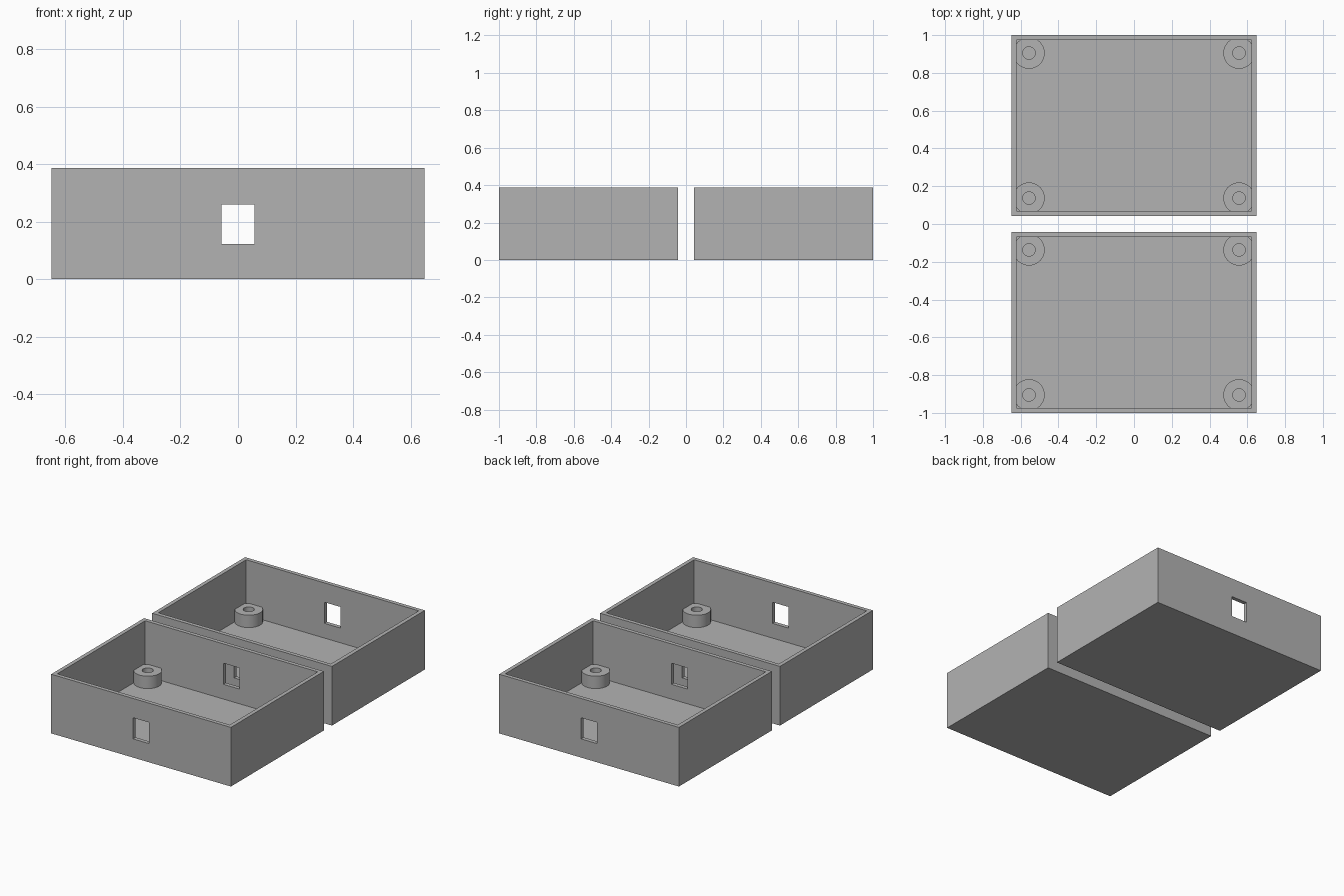
import bpy
import bmesh
from mathutils import Matrix, Vector

if "Cube" in bpy.data.objects:
    bpy.data.objects.remove(bpy.data.objects["Cube"])

# Main sizes
HALF_X, HEIGHT, WALL = 0.649, 0.386, 0.026
Y_NEAR, Y_FAR = 0.042, 1.0
POST_X, POST_INSET, POST_R, HOLE_R, POST_TOP = 0.556, 0.095, 0.083, 0.033, 0.107

grey = bpy.data.materials.new("plain grey")
grey.diffuse_color = (0.45, 0.45, 0.45, 1.0)
grey.use_nodes = True
grey.node_tree.nodes["Principled BSDF"].inputs["Base Color"].default_value = grey.diffuse_color


def make_object(name, bm):
    mesh = bpy.data.meshes.new(name)
    bm.to_mesh(mesh)
    bm.free()
    mesh.materials.append(grey)
    obj = bpy.data.objects.new(name, mesh)
    bpy.context.collection.objects.link(obj)
    return obj


def box(name, lo, hi):
    lo, hi = Vector(lo), Vector(hi)
    bm = bmesh.new()
    bmesh.ops.create_cube(bm, size=1, matrix=Matrix.Translation((lo + hi) / 2)
                          @ Matrix.Diagonal((*(hi - lo), 1)))
    return make_object(name, bm)


def cylinders(name, points, radius, z0, z1):
    bm = bmesh.new()
    for x, y in points:
        bmesh.ops.create_cone(bm, cap_ends=True, segments=48, radius1=radius,
                              radius2=radius, depth=z1 - z0,
                              matrix=Matrix.Translation((x, y, (z0 + z1) / 2)))
    return make_object(name, bm)


def combine(target, other, operation):
    mod = target.modifiers.new(operation.lower(), 'BOOLEAN')
    mod.operation, mod.object, mod.solver = operation, other, 'EXACT'
    bpy.context.view_layer.objects.active = target
    bpy.ops.object.modifier_apply(modifier=mod.name)
    bpy.data.objects.remove(other)


for name, y0, y1 in (("front_tray", -Y_FAR, -Y_NEAR), ("back_tray", Y_NEAR, Y_FAR)):
    # Open tray shell
    tray = box(name, (-HALF_X, y0, 0), (HALF_X, y1, HEIGHT))
    combine(tray, box("cavity", (-HALF_X + WALL, y0 + WALL, WALL),
                      (HALF_X - WALL, y1 - WALL, HEIGHT + 0.1)), 'DIFFERENCE')
    # Corner screw posts, merged into the walls and floor
    spots = [(x, y) for x in (-POST_X, POST_X)
             for y in (y0 + POST_INSET, y1 - POST_INSET)]
    combine(tray, cylinders("posts", spots, POST_R, 0.012, POST_TOP), 'UNION')
    combine(tray, cylinders("post_holes", spots, HOLE_R, WALL, POST_TOP + 0.1),
            'DIFFERENCE')
    # Window through the front and back walls
    combine(tray, box("window", (-0.058, y0 - 0.1, 0.122), (0.057, y1 + 0.1, 0.26)),
            'DIFFERENCE')
    # Smooth posts, sharp corners
    bpy.ops.object.select_all(action='DESELECT')
    tray.select_set(True)
    bpy.context.view_layer.objects.active = tray
    bpy.ops.object.shade_smooth_by_angle()
